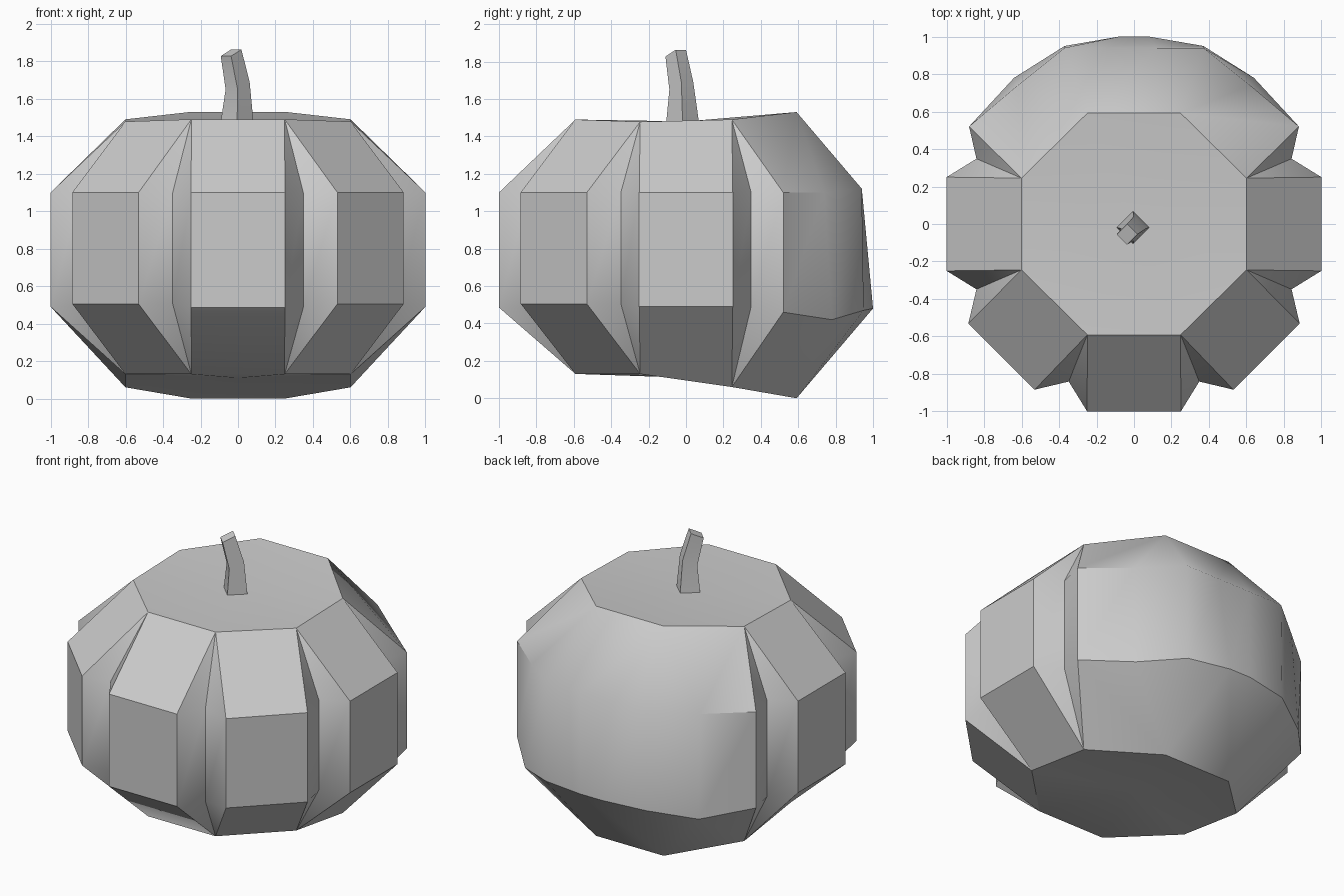
import bpy, bmesh
from math import sin, cos, pi, radians

if "Cube" in bpy.data.objects:
    bpy.data.objects.remove(bpy.data.objects["Cube"])


def finish(bm, name, angle):
    bmesh.ops.recalc_face_normals(bm, faces=bm.faces[:])
    me = bpy.data.meshes.new(name)
    bm.to_mesh(me)
    bm.free()
    ob = bpy.data.objects.new(name, me)
    bpy.context.collection.objects.link(ob)
    bpy.ops.object.select_all(action='DESELECT')
    ob.select_set(True)
    bpy.context.view_layer.objects.active = ob
    bpy.ops.object.shade_smooth_by_angle(angle=radians(angle))
    return ob


# Lobe 0 faces front, lobe 2 right, lobe 4 back; grooves lie between lobes
def direction(i):
    return sin(i * pi / 4), -cos(i * pi / 4)


def lobe_ring(bm, z_lobe, back):
    """24 points: left edge, right edge and following groove of each lobe."""
    pts = []
    for i in range(8):
        dx, dy = direction(i)
        z = z_lobe[min(i, 8 - i)]
        pts += [(dx + dy * 0.25, dy - dx * 0.25, z),
                (dx - dy * 0.25, dy + dx * 0.25, z)]
        gx, gy = direction(i + 0.5)
        pts.append((gx * 0.91, gy * 0.91, z))
    # flattened back: four points on the right side, mirrored to the left
    for k, (x, y, z) in enumerate(back):
        pts[9 + k] = (x, y, z)
        pts[16 - k] = (-x, y, z)
    return [bm.verts.new(p) for p in pts]


def octagon(bm, heights):
    """Groove ends; vertex i closes the groove after lobe i."""
    out = []
    for i in range(8):
        dx, dy = direction(i + 0.5)
        out.append(bm.verts.new((dx * 0.65, dy * 0.64, heights[min(i, 7 - i)])))
    return out


# Pumpkin body
bm = bmesh.new()
top = octagon(bm, [1.49, 1.478, 1.49, 1.53])
bottom = octagon(bm, [0.13, 0.13, 0.06, 0.0])
upper = lobe_ring(bm, [1.1, 1.1, 1.1, 1.1, 1.12],
                  [(0.88, 0.52, 1.1), (0.62, 0.74, 1.1),
                   (0.37, 0.94, 1.12), (0.12, 0.94, 1.12)])
lower = lobe_ring(bm, [0.485, 0.505, 0.49, 0.46, 0.48],
                  [(0.88, 0.52, 0.46), (0.64, 0.78, 0.42),
                   (0.37, 0.95, 0.47), (0.08, 1.0, 0.48)])
for k in range(24):
    n = (k + 1) % 24
    bm.faces.new((lower[k], lower[n], upper[n], upper[k]))
for oct_ring, ring, z in ((top, upper, 1.48), (bottom, lower, 0.11)):
    centre = bm.verts.new((0, 0, z))
    for i in range(8):
        left, right, groove = ring[3 * i:3 * i + 3]
        bm.faces.new((left, right, oct_ring[i], oct_ring[i - 1]))
        bm.faces.new((right, groove, oct_ring[i]))
        bm.faces.new((groove, ring[(3 * i + 3) % 24], oct_ring[i]))
        bm.faces.new((oct_ring[i - 1], oct_ring[i], centre))
finish(bm, "pumpkin_body", 40)

# Four-sided stem, leaning to the front left, with a slanted cut
bm = bmesh.new()
rings = []
for x, y, z, r, slant in ((-0.005, -0.018, 1.47, 0.088, 0),
                          (-0.002, -0.025, 1.67, 0.064, 0.02),
                          (-0.037, -0.055, 1.845, 0.055, 0.018)):
    rings.append([bm.verts.new((x + r * a, y + r * b, z + slant * (a + b)))
                  for a, b in ((1, 0), (0, 1), (-1, 0), (0, -1))])
for a, b in zip(rings, rings[1:]):
    for k in range(4):
        n = (k + 1) % 4
        bm.faces.new((a[k], a[n], b[n], b[k]))
bm.faces.new(rings[0])
bm.faces.new(rings[-1])
finish(bm, "stem", 60)
